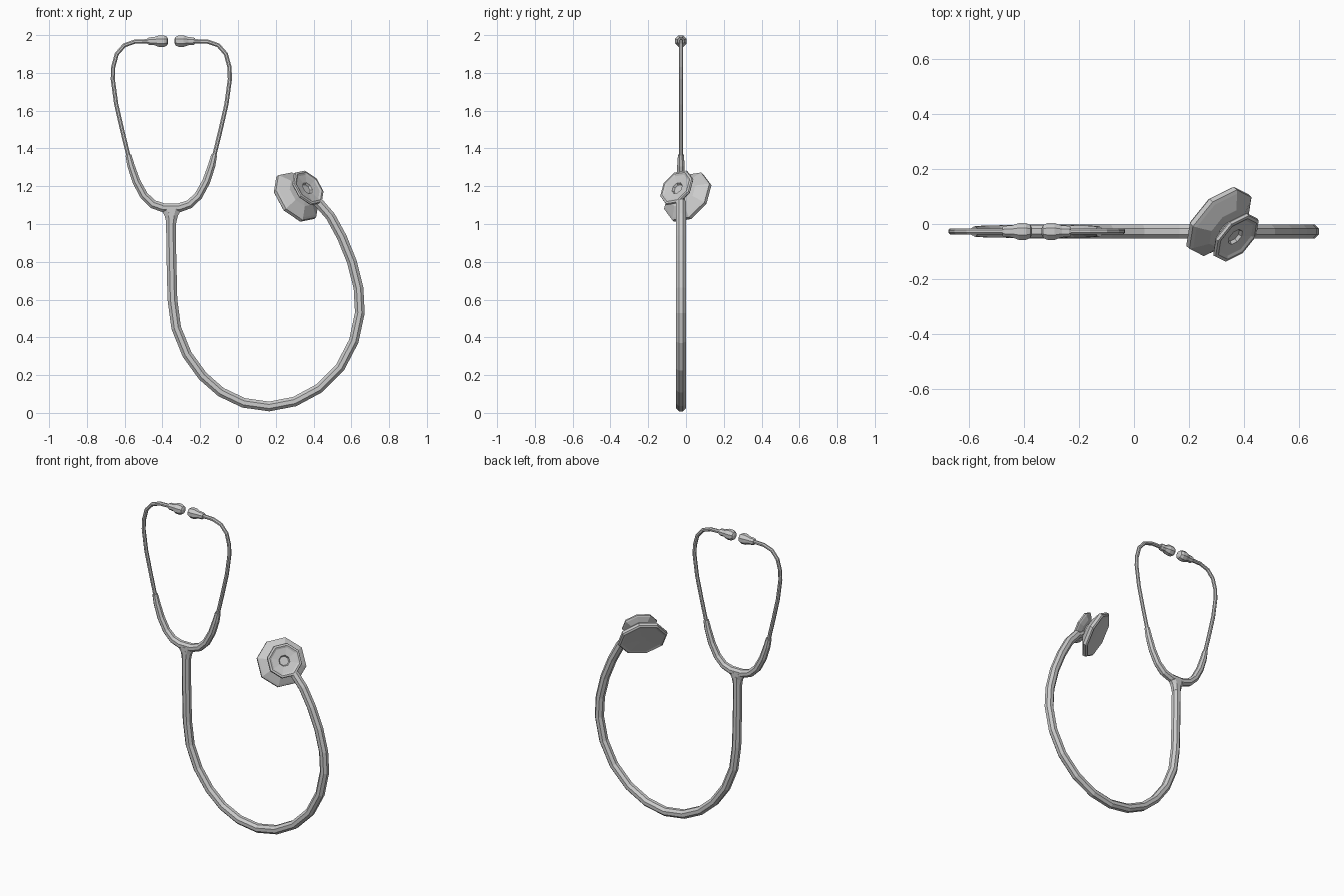
import bpy, bmesh, math
from mathutils import Vector, Matrix

if "Cube" in bpy.data.objects:
    bpy.data.objects.remove(bpy.data.objects["Cube"])

PLANE_Y = -0.027   # the tubing lies in one vertical plane
MID_X = -0.353     # mirror line of the headset
SIDES = 8


def make_object(name, rings, closed=True):
    """Skin a list of vertex rings into a flat-shaded faceted solid."""
    bm = bmesh.new()
    loops = [[bm.verts.new(p) for p in ring] for ring in rings]
    for a, b in zip(loops, loops[1:]):
        for i in range(SIDES):
            j = (i + 1) % SIDES
            bm.faces.new((a[i], a[j], b[j], b[i]))
    if closed:
        bm.faces.new(loops[0])
        bm.faces.new(loops[-1])
    bmesh.ops.recalc_face_normals(bm, faces=bm.faces)
    mesh = bpy.data.meshes.new(name)
    bm.to_mesh(mesh)
    bm.free()
    obj = bpy.data.objects.new(name, mesh)
    bpy.context.collection.objects.link(obj)
    return obj


def sweep(name, path, depth=None, mirror=False):
    """Sweep an octagon along (x, z, radius) points in the tubing plane."""
    if mirror:
        path = [(2 * MID_X - x, z, r) for x, z, r in path]
    pts = [Vector((x, PLANE_Y, z)) for x, z, _ in path]
    rings = []
    for i, p in enumerate(pts):
        a = (p - pts[i - 1]).normalized() if i else Vector()
        b = (pts[i + 1] - p).normalized() if i < len(pts) - 1 else Vector()
        t = (a + b).normalized()
        n = Vector((t.z, 0, -t.x))
        r = path[i][2]
        ry = depth or r
        ring = []
        for k in range(SIDES):
            ang = 2 * math.pi * (k + 0.5) / SIDES
            ring.append(p + n * r * math.cos(ang) + Vector((0, ry * math.sin(ang), 0)))
        rings.append(ring)
    return make_object(name, rings)


def constant(points, r):
    return [(x, z, r) for x, z in points]


# long rubber tube from the fork down, round and up to the chest piece
sweep("main_tube", constant([
    (-0.355, 1.06), (-0.353, 0.85), (-0.347, 0.60), (-0.327, 0.45),
    (-0.270, 0.31), (-0.187, 0.195), (-0.09, 0.11), (0.03, 0.053),
    (0.165, 0.034), (0.30, 0.06), (0.43, 0.13), (0.54, 0.24),
    (0.613, 0.38), (0.645, 0.53), (0.638, 0.66), (0.603, 0.80),
    (0.55, 0.93), (0.49, 1.04), (0.425, 1.115)], 0.028))

# flared joint between tube and fork
sweep("fork_joint", [(MID_X, 1.005, 0.028), (MID_X, 1.045, 0.038),
                     (MID_X, 1.085, 0.066)], depth=0.027)

# U-shaped rubber fork
half = [(-0.580, 1.365, 0.017), (-0.567, 1.31, 0.021), (-0.538, 1.225, 0.023),
        (-0.497, 1.15, 0.024), (-0.45, 1.105, 0.025), (-0.395, 1.086, 0.026)]
sweep("fork_tube", half + [(2 * MID_X - x, z, r) for x, z, r in reversed(half)])

# metal ear tubes and ear tips, left and right
ear_path = constant([
    (-0.575, 1.34), (-0.614, 1.50), (-0.645, 1.635), (-0.663, 1.767),
    (-0.661, 1.83), (-0.642, 1.90), (-0.602, 1.946), (-0.545, 1.966),
    (-0.45, 1.968)], 0.012)
tip_path = [(-0.478, 1.968, 0.017), (-0.470, 1.968, 0.022), (-0.444, 1.968, 0.023),
            (-0.418, 1.968, 0.033), (-0.392, 1.968, 0.033), (-0.376, 1.968, 0.025),
            (-0.370, 1.968, 0.012)]
for side, flip in (("left", False), ("right", True)):
    sweep("ear_tube_" + side, ear_path, mirror=flip)
    sweep("ear_tip_" + side, tip_path, mirror=flip)

# chest piece frame: axis runs from the wide diaphragm to the small bell
axis = Vector((0.63, -0.59, 0.50)).normalized()
u = Vector((0.82, 0.57, 0.0))
u = (u - axis * u.dot(axis)).normalized()
v = axis.cross(u)
origin = Vector((0.305, 0.012, 1.14))


def lathe(name, profile, phase=-8):
    """Revolve (radius, distance along axis) points with eight sides."""
    rings = []
    for r, t in profile:
        ring = []
        for k in range(SIDES):
            ang = math.radians(phase) + 2 * math.pi * k / SIDES
            ring.append(origin + axis * t + (u * math.cos(ang) + v * math.sin(ang)) * r)
        rings.append(ring)
    return make_object(name, rings)


lathe("diaphragm", [(0.025, -0.005), (0.125, -0.008), (0.140, -0.012), (0.150, -0.004),
                    (0.150, 0.014), (0.138, 0.022), (0.085, 0.052), (0.045, 0.056)])
lathe("chest_neck", [(0.045, 0.045), (0.042, 0.08)])
lathe("bell", [(0.045, 0.070), (0.072, 0.074), (0.100, 0.092), (0.107, 0.100),
               (0.104, 0.110), (0.092, 0.112), (0.080, 0.106), (0.034, 0.100),
               (0.028, 0.088)])

# short stem joining the tube to the chest piece neck
sweep("chest_stem", [(0.44, 1.095, 0.022), (0.40, 1.125, 0.022), (0.345, 1.165, 0.020)])
